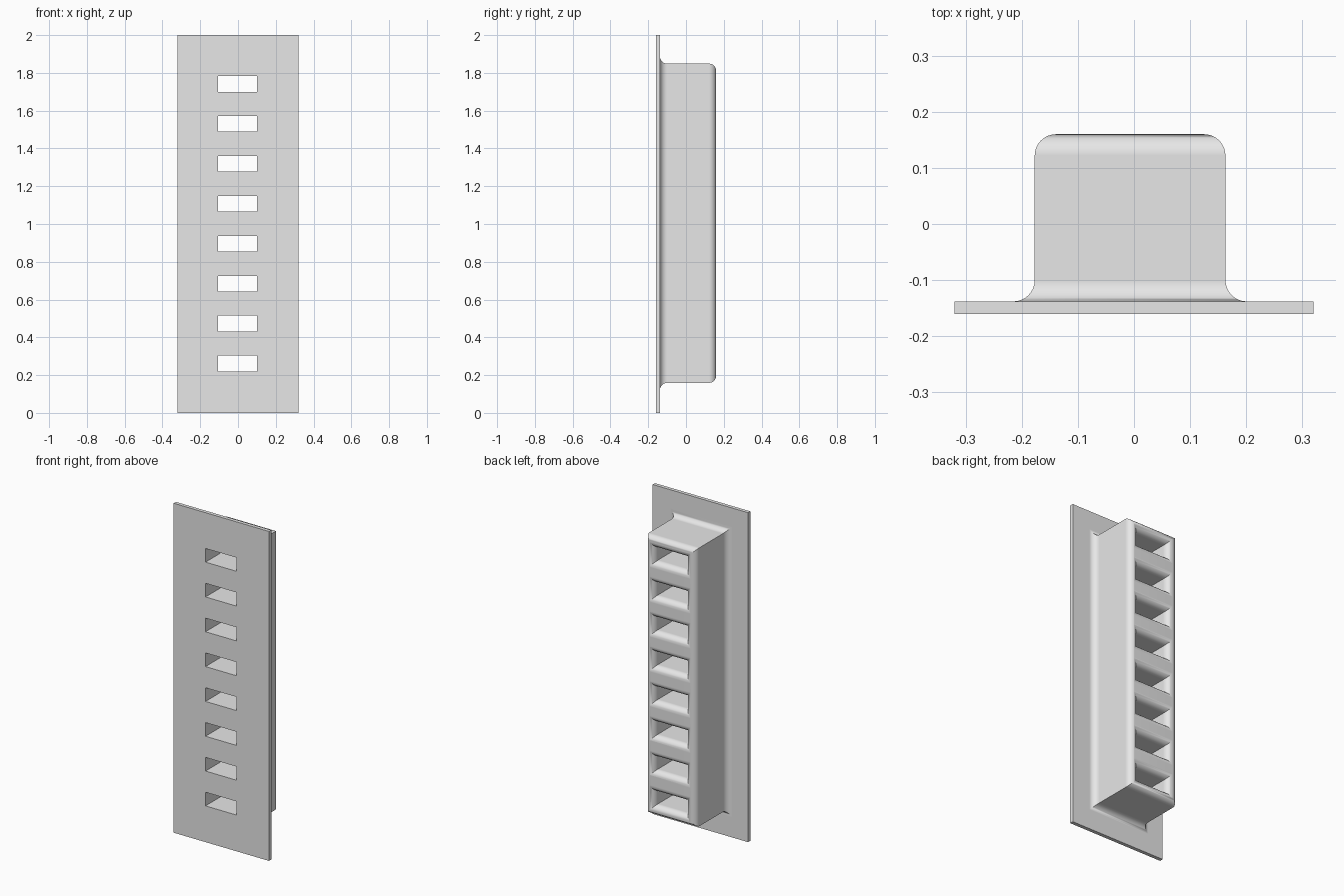
import bpy
import bmesh
import math

cube = bpy.data.objects.get("Cube")
if cube:
    bpy.data.objects.remove(cube, do_unlink=True)

FRONT, PLATE_BACK, BACK = -0.16, -0.138, 0.16
R = 0.038          # radius of every fillet
STEPS = 8
PLATE = (-0.32, 0.32, 0.0, 2.0)          # x0, x1, z0, z1
HOUSING = (-0.177, 0.163, 0.159, 1.849)
SLOT_X = (-0.106, 0.101)
SLOT_Z, SLOT_H, PITCH, COUNT = 0.22, 0.083, 0.2114, 8

arc = [i / STEPS * math.pi / 2 for i in range(STEPS + 1)]


def ring(rect, y, grow=0.0):
    x0, x1, z0, z1 = rect
    x0, x1, z0, z1 = x0 - grow, x1 + grow, z0 - grow, z1 + grow
    return [(x0, y, z0), (x1, y, z0), (x1, y, z1), (x0, y, z1)]


def loft(bm, rings):
    """Skin a stack of rectangles and close both ends."""
    loops = [[bm.verts.new(p) for p in r] for r in rings]
    for a, b in zip(loops, loops[1:]):
        for i in range(4):
            j = (i + 1) % 4
            bm.faces.new((a[i], a[j], b[j], b[i]))
    bm.faces.new(loops[0])
    bm.faces.new(loops[-1])


def make_object(name, bm):
    bmesh.ops.recalc_face_normals(bm, faces=bm.faces)
    mesh = bpy.data.meshes.new(name)
    bm.to_mesh(mesh)
    bm.free()
    obj = bpy.data.objects.new(name, mesh)
    bpy.context.collection.objects.link(obj)
    return obj


# Face plate with the housing flaring out of it and a rounded back rim
bm = bmesh.new()
rings = [ring(PLATE, FRONT), ring(PLATE, PLATE_BACK)]
rings += [ring(HOUSING, PLATE_BACK + R * (1 - math.cos(a)), R * (1 - math.sin(a)))
          for a in arc]
rings += [ring(HOUSING, BACK - R * (1 - math.sin(a)), -R * (1 - math.cos(a)))
          for a in arc]
loft(bm, rings)
panel = make_object("vent_panel", bm)

# Slot cutters, flared at the back
bm = bmesh.new()
for i in range(COUNT):
    z = SLOT_Z + i * PITCH
    rect = (*SLOT_X, z, z + SLOT_H)
    rings = [ring(rect, FRONT - 0.05)]
    rings += [ring(rect, BACK - R * (1 - math.sin(a)), R * (1 - math.cos(a)))
              for a in arc]
    rings.append(ring(rect, BACK + 0.05, R))
    loft(bm, rings)
cutter = make_object("slot_cutter", bm)
cutter.hide_render = True

bpy.ops.object.select_all(action="DESELECT")
bpy.context.view_layer.objects.active = panel
panel.select_set(True)
cut = panel.modifiers.new("slots", "BOOLEAN")
cut.operation = "DIFFERENCE"
cut.solver = "EXACT"
cut.object = cutter
bpy.ops.object.modifier_apply(modifier=cut.name)
bpy.data.objects.remove(cutter, do_unlink=True)

# Smooth fillets, crisp edges and evenly shaded flats
bpy.ops.object.shade_smooth_by_angle(angle=math.radians(30))
weighted = panel.modifiers.new("weighted_normals", "WEIGHTED_NORMAL")
weighted.keep_sharp = True
weighted.weight = 100

# Plain grey finish
grey = bpy.data.materials.new("light_grey")
grey.use_nodes = True
colour = (0.8, 0.8, 0.8, 1.0)
grey.diffuse_color = colour
grey.node_tree.nodes["Principled BSDF"].inputs["Base Color"].default_value = colour
panel.data.materials.clear()
panel.data.materials.append(grey)
